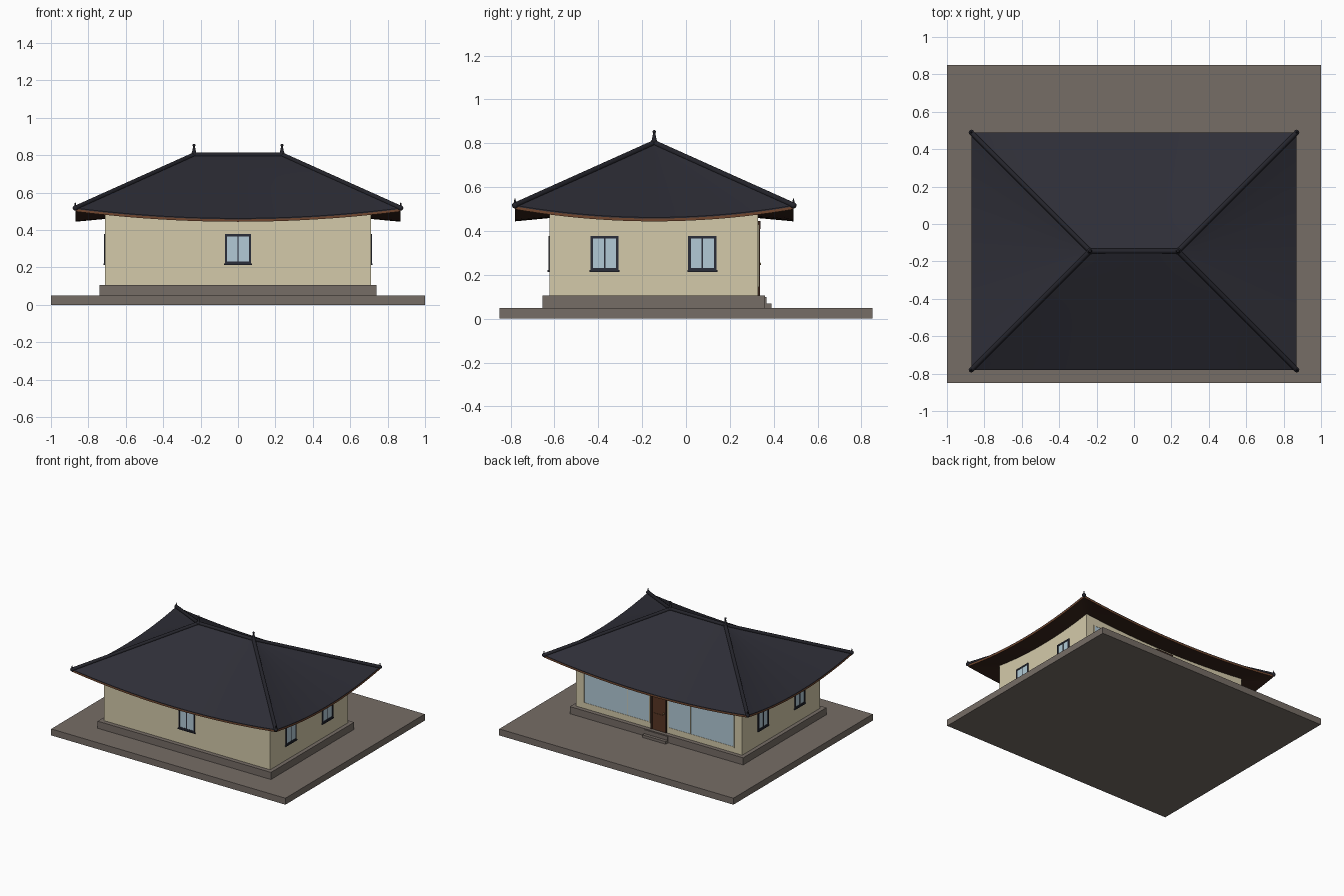
import bpy, bmesh, math
from mathutils import Vector

if "Cube" in bpy.data.objects:
    bpy.data.objects.remove(bpy.data.objects["Cube"])


def mat(name, r, g, b):
    def lin(c):
        c /= 255
        return c / 12.92 if c < 0.04045 else ((c + 0.055) / 1.055) ** 2.4
    m = bpy.data.materials.new(name)
    m.diffuse_color = (lin(r), lin(g), lin(b), 1)
    m.use_nodes = True
    m.node_tree.nodes["Principled BSDF"].inputs["Base Color"].default_value = m.diffuse_color
    return m


STONE = mat("stone", 118, 109, 102)
WALL = mat("cream wall", 212, 202, 170)
ROOF = mat("roof slate", 46, 46, 55)
RIDGE = mat("ridge tile", 36, 36, 43)
FRAME = mat("window frame", 42, 45, 56)
GLASS = mat("glass", 178, 202, 214)
DOOR = mat("door wood", 88, 54, 36)
FASCIA = mat("fascia wood", 112, 70, 46)
SOFFIT = mat("soffit wood", 56, 36, 27)
METAL = mat("door handle metal", 150, 130, 90)


def finish(name, bm, material, smooth=False):
    bmesh.ops.recalc_face_normals(bm, faces=bm.faces)
    me = bpy.data.meshes.new(name)
    bm.to_mesh(me)
    bm.free()
    me.materials.append(material)
    ob = bpy.data.objects.new(name, me)
    bpy.context.collection.objects.link(ob)
    if smooth:
        bpy.ops.object.select_all(action='DESELECT')
        ob.select_set(True)
        bpy.context.view_layer.objects.active = ob
        bpy.ops.object.shade_smooth_by_angle(angle=math.radians(35))
    return ob


def box(name, lo, hi, material):
    bm = bmesh.new()
    bmesh.ops.create_cube(bm, size=1)
    for v in bm.verts:
        v.co = Vector([lo[i] + (v.co[i] + 0.5) * (hi[i] - lo[i]) for i in range(3)])
    return finish(name, bm, material)


def rod(name, a, b, r1, r2, material, seg=12):
    a, b = Vector(a), Vector(b)
    bm = bmesh.new()
    bmesh.ops.create_cone(bm, cap_ends=True, segments=seg, radius1=r1, radius2=r2, depth=(b - a).length)
    q = (b - a).to_track_quat('Z', 'Y')
    for v in bm.verts:
        v.co = q @ v.co + (a + b) / 2
    return finish(name, bm, material, True)


def ball(name, c, r, material):
    bm = bmesh.new()
    bmesh.ops.create_uvsphere(bm, u_segments=12, v_segments=8, radius=r)
    bmesh.ops.translate(bm, verts=bm.verts, vec=Vector(c))
    return finish(name, bm, material, True)


# Ground slab, plinth, walls
WX, WF, WB = 0.71, -0.622, 0.328
box("ground_slab", (-1, -0.85, 0), (1, 0.85, 0.05), STONE)
box("plinth", (-0.74, -0.655, 0.05), (0.74, 0.36, 0.105), STONE)
box("walls", (-WX, WF, 0.105), (WX, WB, 0.51), WALL)

# Roof: four ruled slopes between a sagging eave and a straight ridge
EX, EF, EB, CY, RX, RZ = 0.87, -0.78, 0.49, -0.145, 0.235, 0.802
EZ, LIFT, N = 0.462, 0.055, 24
corners = [(-EX, EF), (EX, EF), (EX, EB), (-EX, EB)]
ridges = [(-RX, CY), (RX, CY), (RX, CY), (-RX, CY)]
inner = [(-WX + .01, WF + .01), (WX - .01, WF + .01), (WX - .01, WB - .01), (-WX + .01, WB - .01)]


def ring_point(pts, side, u, z):
    a, b = pts[side], pts[(side + 1) % 4]
    return Vector((a[0] + (b[0] - a[0]) * u, a[1] + (b[1] - a[1]) * u, z))


def eave(side, u, dz):
    return ring_point(corners, side, u, EZ + dz + LIFT * (2 * u - 1) ** 2)


def strip(name, start, end, rows, material):
    """Skin between two closed outlines, each given as f(side, u)."""
    bm = bmesh.new()
    for side in range(4):
        grid = [[bm.verts.new(start(side, i / N).lerp(end(side, i / N), j / rows))
                 for i in range(N + 1)] for j in range(rows + 1)]
        for j in range(rows):
            for i in range(N):
                bm.faces.new((grid[j][i], grid[j][i + 1], grid[j + 1][i + 1], grid[j + 1][i]))
    bmesh.ops.remove_doubles(bm, verts=bm.verts, dist=1e-5)
    bmesh.ops.dissolve_degenerate(bm, edges=bm.edges, dist=1e-6)
    return finish(name, bm, material, True)


strip("roof_slopes", lambda s, u: eave(s, u, 0), lambda s, u: ring_point(ridges, s, u, RZ), 8, ROOF)
strip("roof_edge", lambda s, u: eave(s, u, -0.005), lambda s, u: eave(s, u, 0), 1, ROOF)
strip("eave_fascia", lambda s, u: eave(s, u, -0.018), lambda s, u: eave(s, u, -0.005), 1, FASCIA)
soffit = strip("soffit", lambda s, u: eave(s, u, -0.018),
               lambda s, u: ring_point(inner, s, u, 0.46 + 0.035 * (2 * u - 1) ** 2), 4, SOFFIT)
soffit.data.flip_normals()
if sum(p.normal.z for p in soffit.data.polygons) > 0:
    soffit.data.flip_normals()

# Ridge and hip caps, finials
rod("ridge_cap", (-RX, CY, RZ), (RX, CY, RZ), 0.013, 0.013, RIDGE)
for sx in (-1, 1):
    top = (sx * RX, CY, RZ)
    ball("ridge_joint", top, 0.017, RIDGE)
    rod("ridge_finial", top, (sx * RX, CY, 0.85), 0.014, 0.004, RIDGE)
    ball("ridge_finial_ball", (sx * RX, CY, 0.853), 0.008, RIDGE)
    for y in (EF, EB):
        c = (sx * EX, y, EZ + LIFT)
        rod("hip_cap", c, top, 0.013, 0.013, RIDGE)
        ball("hip_end", c, 0.014, RIDGE)
        rod("hip_finial", c, (c[0], c[1], 0.548), 0.008, 0.002, RIDGE)


# Boxes placed on a wall face: a = along the wall, o = outward
def on_wall(name, face, a0, a1, o0, o1, z0, z1, material):
    axis, base, sign = {"front": (1, WF, -1), "back": (1, WB, 1),
                        "left": (0, -WX, -1), "right": (0, WX, 1)}[face]
    p, q = sorted((base + sign * o0, base + sign * o1))
    if axis == 1:
        return box(name, (a0, p, z0), (a1, q, z1), material)
    return box(name, (p, a0, z0), (q, a1, z1), material)


def window(name, face, a0, a1, z0, z1, w, material, mullions, out=0.006):
    on_wall(name + "_glass", face, a0 + w / 2, a1 - w / 2, -0.002, 0.003, z0 + w / 2, z1 - w / 2, GLASS)
    for s, e in ((a0, a0 + w), (a1 - w, a1)):
        on_wall(name + "_jamb", face, s, e, -0.002, out, z0, z1, material)
    for s, e in ((z0, z0 + w), (z1 - w, z1)):
        on_wall(name + "_rail", face, a0 + w, a1 - w, -0.002, out, s, e, material)
    for m in mullions:
        on_wall(name + "_mullion", face, m - w * 0.3, m + w * 0.3, -0.002, out - 0.001, z0 + w, z1 - w, material)


# Small windows with sills
for face, a0, a1 in (("front", -0.07, 0.07), ("right", -0.435, -0.307), ("right", 0.01, 0.14),
                     ("left", -0.435, -0.307), ("left", 0.01, 0.14)):
    window(face + "_window", face, a0, a1, 0.22, 0.378, 0.012, FRAME, [(a0 + a1) / 2])
    on_wall(face + "_window_sill", face, a0 - 0.004, a1 + 0.004, 0, 0.009, 0.214, 0.222, FRAME)

# Large glass panels on the back
window("back_panel_left", "back", -0.645, -0.075, 0.145, 0.43, 0.008, WALL, [-0.27], 0.005)
window("back_panel_right", "back", 0.075, 0.645, 0.145, 0.43, 0.008, WALL, [0.27], 0.005)

# Back door with frame, inset panels, handle and steps
on_wall("door", "back", -0.055, 0.055, 0, 0.005, 0.105, 0.41, DOOR)
for s in (-1, 1):
    a = sorted((s * 0.055, s * 0.066))
    on_wall("door_jamb", "back", a[0], a[1], 0, 0.009, 0.105, 0.42, SOFFIT)
on_wall("door_header", "back", -0.072, 0.072, 0, 0.011, 0.41, 0.445, SOFFIT)
for z0, z1 in ((0.13, 0.235), (0.265, 0.385)):
    on_wall("door_panel", "back", -0.038, 0.038, 0.004, 0.008, z0, z1, DOOR)
ball("door_handle", (-0.045, WB + 0.009, 0.25), 0.006, METAL)
box("upper_step", (-0.1, 0.35, 0.05), (0.1, 0.366, 0.1), STONE)
box("lower_step", (-0.1, 0.35, 0.05), (0.1, 0.39, 0.07), STONE)
